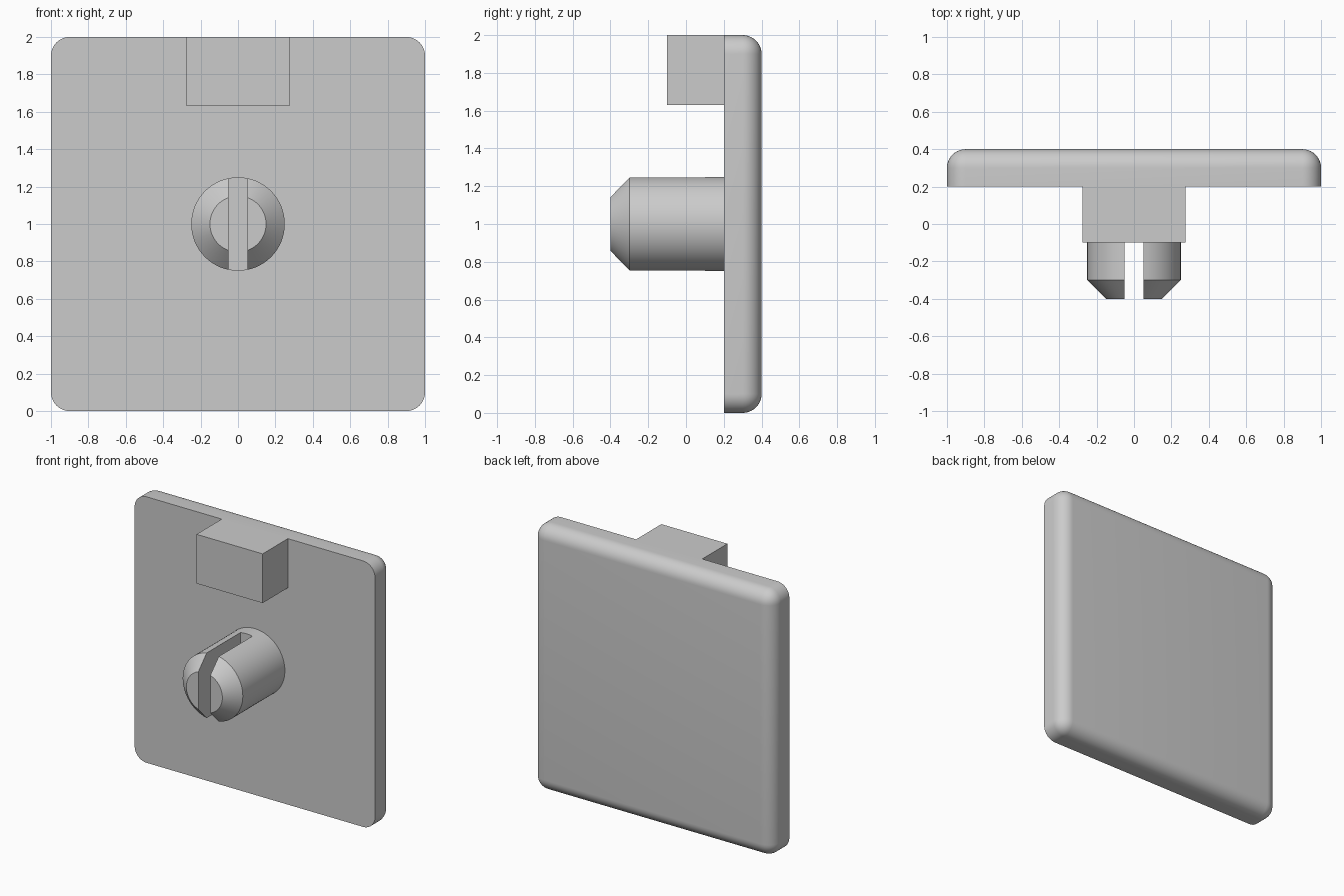
import bpy, bmesh, math
from mathutils import Matrix

if "Cube" in bpy.data.objects:
    bpy.data.objects.remove(bpy.data.objects["Cube"])

grey = bpy.data.materials.new("plain grey")
grey.diffuse_color = (0.6, 0.6, 0.6, 1)
grey.use_nodes = True
grey.node_tree.nodes["Principled BSDF"].inputs["Base Color"].default_value = grey.diffuse_color


def add_object(name, bm):
    bmesh.ops.recalc_face_normals(bm, faces=bm.faces)
    mesh = bpy.data.meshes.new(name)
    bm.to_mesh(mesh)
    bm.free()
    mesh.materials.append(grey)
    ob = bpy.data.objects.new(name, mesh)
    bpy.context.collection.objects.link(ob)
    return ob


def box(x0, x1, y0, y1, z0, z1):
    bm = bmesh.new()
    place = (Matrix.Translation(((x0 + x1) / 2, (y0 + y1) / 2, (z0 + z1) / 2))
             @ Matrix.Diagonal((x1 - x0, y1 - y0, z1 - z0, 1)))
    bmesh.ops.create_cube(bm, size=1, matrix=place)
    return bm


def activate(ob):
    bpy.ops.object.select_all(action='DESELECT')
    ob.select_set(True)
    bpy.context.view_layer.objects.active = ob


def smooth(ob):
    activate(ob)
    bpy.ops.object.shade_smooth_by_angle(angle=math.radians(30))


# Square plate: corners and back rim rounded, front rim left sharp
bm = box(-1, 1, 0.2, 0.4, 0, 2)
rounded = [e for e in bm.edges if max(v.co.y for v in e.verts) > 0.3]
bmesh.ops.bevel(bm, geom=rounded, offset=0.1, offset_type='OFFSET',
                segments=10, profile=0.5, affect='EDGES')
smooth(add_object("plate", bm))

# Stop block, flush with the plate's top edge
add_object("stop_block", box(-0.275, 0.275, -0.1, 0.2, 1.63, 2))

# Round pin with a chamfered tip, from a spun profile of (radius, y)
SIDES = 64
bm = bmesh.new()
rings = []
for radius, y in [(0.25, 0.2), (0.25, -0.3), (0.15, -0.4)]:
    rings.append([bm.verts.new((radius * math.cos(a), y, 1 + radius * math.sin(a)))
                  for a in (2 * math.pi * i / SIDES for i in range(SIDES))])
for near, far in zip(rings, rings[1:]):
    for i in range(SIDES):
        j = (i + 1) % SIDES
        bm.faces.new((near[i], near[j], far[j], far[i]))
bm.faces.new(rings[0])
bm.faces.new(rings[-1])
pin = add_object("split_pin", bm)

# Slot through the pin, stopping short of the plate
cutter = add_object("slot_cutter", box(-0.05, 0.05, -0.6, 0.1, 0.5, 1.5))
cutter.hide_render = True
activate(pin)
cut = pin.modifiers.new("slot", 'BOOLEAN')
cut.operation = 'DIFFERENCE'
cut.solver = 'EXACT'
cut.object = cutter
bpy.ops.object.modifier_apply(modifier=cut.name)
bpy.data.objects.remove(cutter)
smooth(pin)
